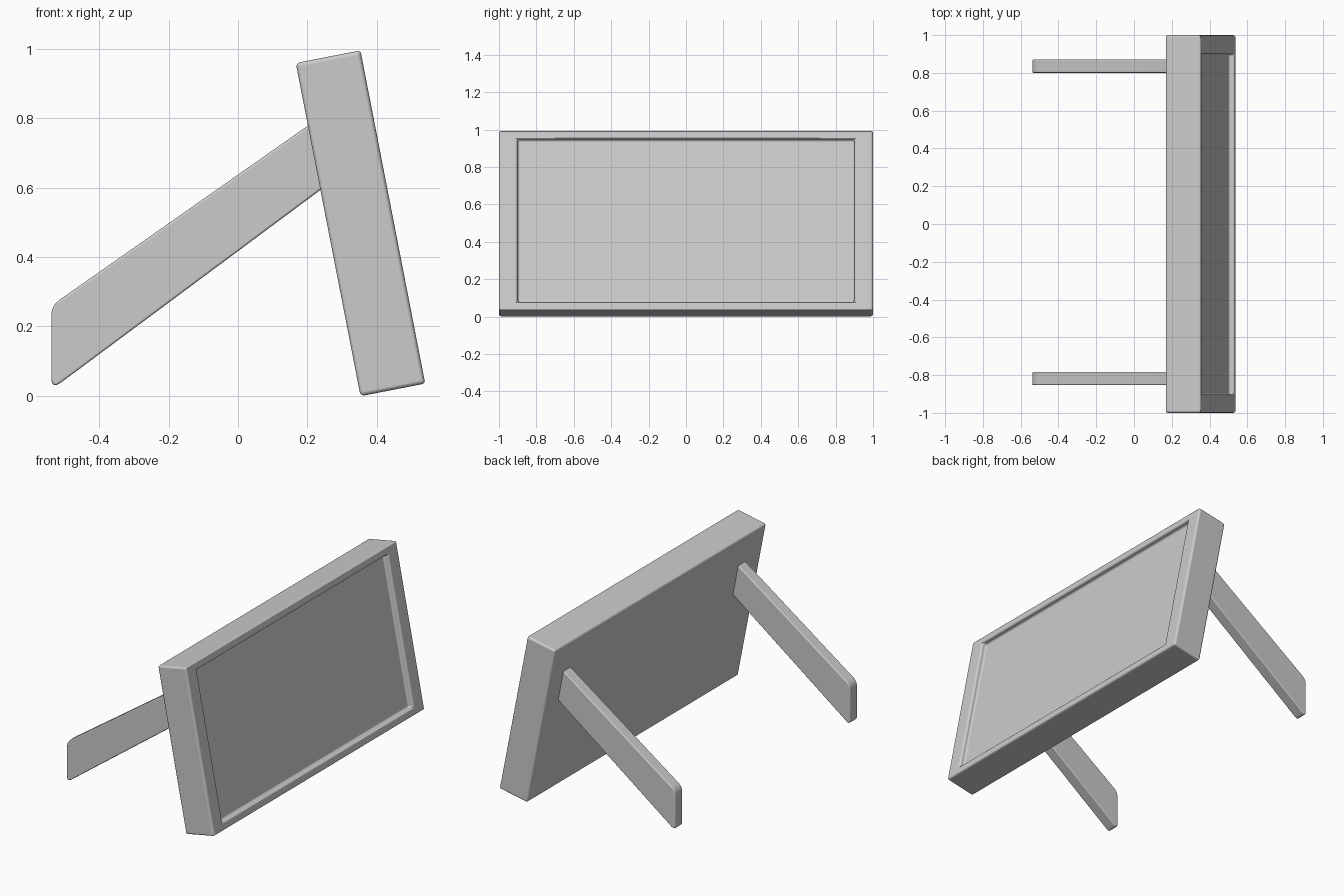
import bpy, bmesh, math
from mathutils import Vector

if "Cube" in bpy.data.objects:
    bpy.data.objects.remove(bpy.data.objects["Cube"])

TILT = math.radians(-11)
H, T = 0.978, 0.19          # panel height and thickness


def finish(name, bm, bevel):
    """Turn a bmesh into a softly bevelled, smooth shaded object."""
    bmesh.ops.recalc_face_normals(bm, faces=bm.faces)
    mesh = bpy.data.meshes.new(name)
    bm.to_mesh(mesh)
    bm.free()
    obj = bpy.data.objects.new(name, mesh)
    bpy.context.collection.objects.link(obj)
    mod = obj.modifiers.new("soft_edges", 'BEVEL')
    mod.width = bevel
    mod.segments = 3
    mod.limit_method = 'ANGLE'
    mod.angle_limit = math.radians(40)
    mod.harden_normals = True
    for p in mesh.polygons:
        p.use_smooth = True
    bpy.context.view_layer.objects.active = obj
    obj.select_set(True)
    bpy.ops.object.shade_smooth_by_angle(angle=math.radians(40))
    obj.select_set(False)
    return obj


# Tilted panel with a shallow recess in its +x face
bm = bmesh.new()
bmesh.ops.create_cube(bm, size=1)
bmesh.ops.scale(bm, vec=(T, 2, H), verts=bm.verts)
front = max(bm.faces, key=lambda f: f.calc_center_median().x)
bmesh.ops.inset_region(bm, faces=[front], thickness=0.02)
for v in front.verts:
    v.co = (T / 2, math.copysign(0.9, v.co.y), math.copysign(0.443, v.co.z))
floor = bmesh.ops.extrude_discrete_faces(bm, faces=[front])["faces"][0]
bmesh.ops.translate(bm, vec=(-0.03, 0, 0), verts=floor.verts)
panel = finish("panel", bm, 0.012)
panel.rotation_euler = (0, TILT, 0)
panel.location = (0.353, 0, 0.497)


# Slanted rear support legs with a rounded foot
def corner(a, c, b, n=5):
    """Quadratic curve from a to b around corner c."""
    a, b, c = Vector(a), Vector(b), Vector(c)
    return [a * (1 - t) ** 2 + c * 2 * t * (1 - t) + b * t * t
            for t in (i / n for i in range(n + 1))]


profile = corner((-0.51, 0.038), (-0.538, 0.018), (-0.538, 0.052))
profile += corner((-0.538, 0.232), (-0.538, 0.265), (-0.502, 0.285))
profile += [Vector((0.215, 0.788)), Vector((0.251, 0.603))]


def leg(name, y, width=0.071):
    bm = bmesh.new()
    face = bm.faces.new([bm.verts.new((p.x, y - width / 2, p.y)) for p in profile])
    side = bmesh.ops.extrude_face_region(bm, geom=[face])["geom"]
    bmesh.ops.translate(bm, vec=(0, width, 0),
                        verts=[g for g in side if isinstance(g, bmesh.types.BMVert)])
    finish(name, bm, 0.007)


leg("left_leg", 0.836)
leg("right_leg", -0.818)
